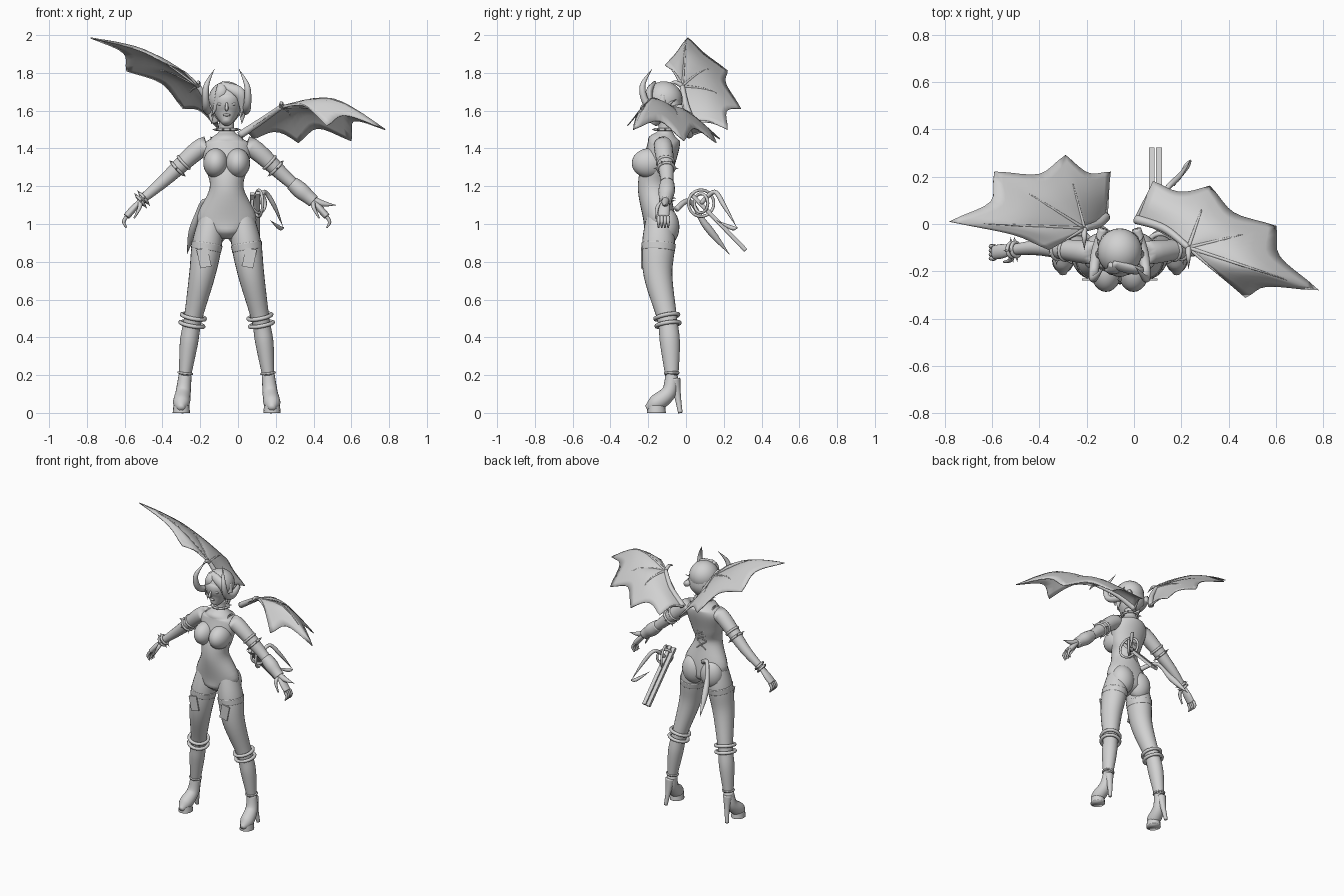
import bpy, bmesh, math
from mathutils import Vector

default_cube = bpy.data.objects.get("Cube")
if default_cube:
    bpy.data.objects.remove(default_cube)

material = bpy.data.materials.new("plain grey")
material.use_nodes = True
material.diffuse_color = (.64, .64, .64, 1)
shader = material.node_tree.nodes["Principled BSDF"]
shader.inputs["Base Color"].default_value = material.diffuse_color
X, Y, Z = Vector((1, 0, 0)), Vector((0, 1, 0)), Vector((0, 0, 1))
BODY_X = -.06


def point(x, y, z):
    return Vector((x, y, z))


def middle(y, z):
    return Vector((BODY_X, y, z))


def sample(values, t):
    """Smooth curve through evenly spaced numbers or vectors."""
    last = len(values) - 1
    i = min(max(int(t * last), 0), last - 1)
    f = t * last - i
    a, b, c, d = (values[min(max(i + k, 0), last)] for k in (-1, 0, 1, 2))
    slope_b, slope_c = (c - a) / 2, (d - b) / 2
    bend = 3 * (c - b) - 2 * slope_b - slope_c
    twist = 2 * (b - c) + slope_b + slope_c
    return b + slope_b * f + bend * f**2 + twist * f**3


def register(name, obj, smooth=True):
    obj.name = obj.data.name = name
    obj.data.materials.append(material)
    if smooth:
        obj.data.shade_smooth()
    return obj


def mesh_object(name, bm):
    bmesh.ops.remove_doubles(bm, verts=bm.verts, dist=.0002)
    bmesh.ops.recalc_face_normals(bm, faces=bm.faces)
    mesh = bpy.data.meshes.new(name)
    bm.to_mesh(mesh)
    bm.free()
    obj = bpy.data.objects.new(name, mesh)
    bpy.context.collection.objects.link(obj)
    return register(name, obj)


def loft(name, path, widths, depth=1, limit=1, ref=X, sides=16):
    """Skin an oval section along a path; widths run from its start to its end."""
    bm, rings = bmesh.new(), []
    steps = 6 * max(len(path), len(widths)) - 6
    for i in range(steps + 1):
        t = i / steps
        along = (sample(path, min(t + .01, 1)) - sample(path, max(t - .01, 0))).normalized()
        across = (ref - along * ref.dot(along)).normalized()
        width = max(sample(widths, t), .001)
        thick = along.cross(across) * min(width * depth, limit)
        turns = [math.tau * k / sides for k in range(sides)]
        rings.append([bm.verts.new(sample(path, t) + across * width * math.cos(a) + thick * math.sin(a))
                      for a in turns])
    for low, high in zip(rings, rings[1:]):
        for k in range(sides):
            bm.faces.new((low[k], low[k - 1], high[k - 1], high[k]))
    bm.faces.new(rings[0])
    bm.faces.new(rings[-1])
    return mesh_object(name, bm)


def ball(name, centre, size):
    bpy.ops.mesh.primitive_uv_sphere_add(segments=24, ring_count=16, location=centre)
    bpy.context.object.scale = size
    register(name, bpy.context.object)


def plate(name, centre, size, rotation):
    bpy.ops.mesh.primitive_cube_add(size=1, location=centre, rotation=rotation)
    bpy.context.object.scale = size
    register(name, bpy.context.object, smooth=False)


def band(name, path, t, radius, thick=.008, spikes=0):
    """Ring around a limb, with optional studs."""
    centre = sample(path, t)
    turn = (sample(path, t + .01) - sample(path, t - .01)).to_track_quat("Z", "Y")
    bpy.ops.mesh.primitive_torus_add(location=centre, rotation=turn.to_euler(), major_radius=radius,
                                     minor_radius=thick, major_segments=32, minor_segments=8)
    register(name, bpy.context.object)
    for k in range(spikes):
        angle = math.tau * k / spikes
        out = turn @ Vector((math.cos(angle), math.sin(angle), 0))
        base = centre + out * radius
        loft(name + "_spike", [base, base + out * thick * 3], [thick, 0], ref=turn @ Z, sides=6)


# Torso, neck and back lacing
spine = [middle(-.11, 1.54), middle(-.11, 1.49), middle(-.115, 1.452), middle(-.12, 1.41), middle(-.15, 1.3),
         middle(-.17, 1.19), middle(-.14, 1.02), middle(-.14, .92)]
loft("torso", spine, [.04, .042, .085, .13, .113, .09, .157, .04], depth=.95, limit=.085, sides=28)
neck = [middle(-.11, 1.48), middle(-.11, 1.52)]
band("collar", neck, .5, .053, spikes=10)
for k in range(3):
    start = .59 + k * .055
    for lean in (X, -X):
        ends = [sample(spine, start + d * .025) + Y * .079 + lean * (d - 1) * .035 for d in (0, 2)]
        crossing = sample(spine, start + .025) + Y * .087
        loft("back_lace", [ends[0], crossing, ends[1]], [.004, .004], sides=6)

# Head and hair
loft("head", [middle(-.18, 1.53), middle(-.145, 1.59), middle(-.13, 1.67), middle(-.13, 1.74)],
     [.02, .066, .08, .03], depth=1.12, sides=24)
loft("nose", [middle(-.21, 1.65), middle(-.235, 1.61), middle(-.21, 1.6)], [.005, .009, .003], sides=8)
ball("lips", middle(-.207, 1.577), (.02, .008, .007))
ball("hair_cap", middle(-.117, 1.66), (.095, .099, .095))
loft("hair_back", [middle(-.08, 1.68), middle(-.07, 1.6), middle(-.08, 1.54)], [.08, .08, .04], depth=.6)

for s, side in ((1, "left_"), (-1, "right_")):
    def at(x, y, z):
        return Vector((BODY_X + s * x, y, z))

    # Face, hair locks and horn
    ball(side + "eye", at(.033, -.205, 1.635), (.017, .01, .008))
    fringe_reach = .05 + s * .02
    loft(side + "fringe", [at(-s * .03, -.17, 1.74), at(fringe_reach, -.195, 1.69), at(.08, -.17, 1.57)],
         [.02, .03, 0], depth=.6)
    loft(side + "side_lock", [at(.075, -.12, 1.68), at(.083, -.13, 1.6), at(.08, -.14, 1.53)], [.02, .02, 0])
    loft(side + "ear", [at(.07, -.12, 1.62), at(.1, -.05, 1.66)], [.015, 0], sides=8)
    loft(side + "horn", [at(.07, -.02, 1.615), at(.098, -.12, 1.6), at(.11, -.205, 1.635),
                         at(.108, -.23, 1.73), at(.065, -.18, 1.82)], [.02, .023, .02, .015, 0])

    # Bust and hips
    ball(side + "bust", at(.058, -.195, 1.322), (.066, .092, .078))
    ball(side + "buttock", at(.07, -.105, .985), (.08, .07, .1))

    # Leg and stocking
    ankle = at(.22, -.075, .2)
    leg = [at(.075, -.14, 1.06), at(.103, -.145, .9), at(.13, -.148, .73), at(.178, -.1, .5),
           at(.2, -.085, .37), ankle]
    loft(side + "leg", leg, [.06, .079, .069, .048, .048, .032], depth=1.1, sides=24)
    loft(side + "stocking_top", [sample(leg, t) for t in (.205, .25)], [.083, .08], depth=1.1, sides=24)
    plate(side + "stocking_flap", at(.12, -.235, .82), (.06, .008, .1), (0, s * .2, 0))
    for t in (.59, .64):
        band(side + "knee_cuff", leg + [ankle - Z * .17], t * 5 / 6, .062, .011)
    band(side + "ankle_strap", leg, .98, .036, .006)

    # High-heeled boot
    loft(side + "boot_foot", [ankle, at(.23, -.09, .11), at(.24, -.16, .05), at(.24, -.21, .025)],
         [.034, .04, .044, .015])
    loft(side + "boot_sole", [at(.24, -.157, z) for z in (.04, 0)], [.042, .046], depth=1.1)
    loft(side + "boot_heel", [at(.225, -.062, .18), at(.23, -.045, .09), at(.24, -.03, 0)], [.032, .018, .012])

    # Arm and hand
    elbow, wrist, knuckles = at(.33, -.1, 1.23), at(.46, -.11, 1.12), at(.53, -.12, 1.04)
    arm = [at(.04, -.12, 1.4), at(.13, -.12, 1.407), elbow, wrist]
    loft(side + "arm", arm, [.03, .05, .034, .022])
    loft(side + "hand", [wrist, wrist.lerp(knuckles, .5), knuckles], [.02, .03, .03], depth=.6, ref=Y)
    for k in range(4):
        base = knuckles + Y * .017 * (k - 1.5)
        loft(side + "finger", [base, base + X * s * .015 - Z * .03, base - Z * .06], [.01, .009, .004], sides=8)
    loft(side + "thumb", [wrist, wrist - Y * .04 - Z * .03, wrist + X * s * .03 - Y * .05 - Z * .09],
         [.014, .011, .004], sides=8)
    for t, spikes in ((.5, 0), (.55, 6)):
        band(side + "upper_arm_band", arm, t, .043, spikes=spikes)

# Right bracelets and left gauntlet; the last arm made is the right one
for t in (.92, .98):
    band("right_wrist_band", arm, t, .03, spikes=4)
mirrored = [point(2 * BODY_X - p.x, p.y, p.z) for p in arm]
forearm = [sample(mirrored, t) for t in (.7, .8, .9, 1)]
loft("gauntlet", forearm, [.038, .044, .037, .034], ref=Y)
tip = forearm[-1] + X * .12 - Z * .02
loft("gauntlet_spike", [forearm[2], forearm[3] + X * .04 - Z * .01, tip], [.02, .018, 0], ref=Y, sides=8)


def wing(side, arm, tips, arch):
    """Scalloped membrane between arched ribs; the last rib starts at the arm's root."""
    wrist = arm[-1]
    ribs = []
    for start, tip in zip([wrist] * (len(tips) - 1) + [arm[0]], tips):
        ribs.append([start, start.lerp(tip, .5) + Z * arch * (tip - start).length, tip])
        loft(side + "wing_rib", ribs[-1], [.009, 0], ref=Z, sides=8)
    bm, cells = bmesh.new(), 8
    for rib, following in zip(ribs, ribs[1:]):
        grid = []
        for i in range(cells + 1):
            u = i / cells
            dip = math.sin(math.pi * u)
            reach = [j / cells * (1 - dip / 5) for j in range(cells + 1)]
            grid.append([bm.verts.new(sample(rib, t).lerp(sample(following, t), u) + Z * dip * t / 60)
                         for t in reach])
        for here, there in zip(grid, grid[1:]):
            for j in range(cells):
                bm.faces.new((here[j], there[j], there[j + 1], here[j + 1]))
    web = mesh_object(side + "wing_membrane", bm)
    skin = web.modifiers.new("thickness", "SOLIDIFY")
    skin.thickness, skin.offset = .006, 0
    loft(side + "wing_arm", arm, [.02, .013], ref=Y)
    loft(side + "wing_claw", [wrist, wrist + Z * .02 - Y * .04, wrist - Y * .09], [.013, .01, 0], sides=8)


# Wings: one raised, one lowered
wing("right_", [point(-.12, .03, 1.54), point(-.15, 0, 1.63), point(-.21, -.02, 1.73)],
     [point(-.36, -.11, 1.84), point(-.78, .01, 1.985), point(-.59, .22, 1.81), point(-.29, .29, 1.61),
      point(-.1, .22, 1.5)], .1)
wing("left_", [point(.01, .02, 1.47), point(.13, -.02, 1.55), point(.23, -.1, 1.62)],
     [point(.47, -.31, 1.52), point(.78, -.28, 1.5), point(.6, -.01, 1.44), point(.32, .16, 1.43),
      point(.08, .18, 1.45)], .17)

# Hanging bow behind the hip: straps, loops and barbed hook
for x in (.075, .105):
    plate("hanging_strap", point(x, .17, 1 + x / 8), (.025, .42, .02), (-.8, 0, 0))
knot = point(.11, .08, 1.11)
band("bow_loop", [knot - X - Y * .3, knot + X + Y * .3], .5, .07)
band("small_loop", [knot - X + Y, knot + X - Y], .5, .05)
hook_tip = point(.24, .27, .98)
loft("barbed_hook", [knot, point(.14, .15, 1.17), point(.19, .2, 1.1), hook_tip], [.012, .012, .012, 0], sides=8)
loft("hook_barb", [hook_tip, hook_tip - X * .02 - Y * .03, point(.17, .16, 1.02)], [.004, .012, 0], ref=Z, sides=8)

# Curved tail with a pointed end
loft("tail", [point(-.1, -.05, 1.08), point(-.18, .02, 1.12), point(-.23, .1, 1), point(-.27, .23, .84)],
     [.016, .014, .012, .02, 0], ref=Y)
